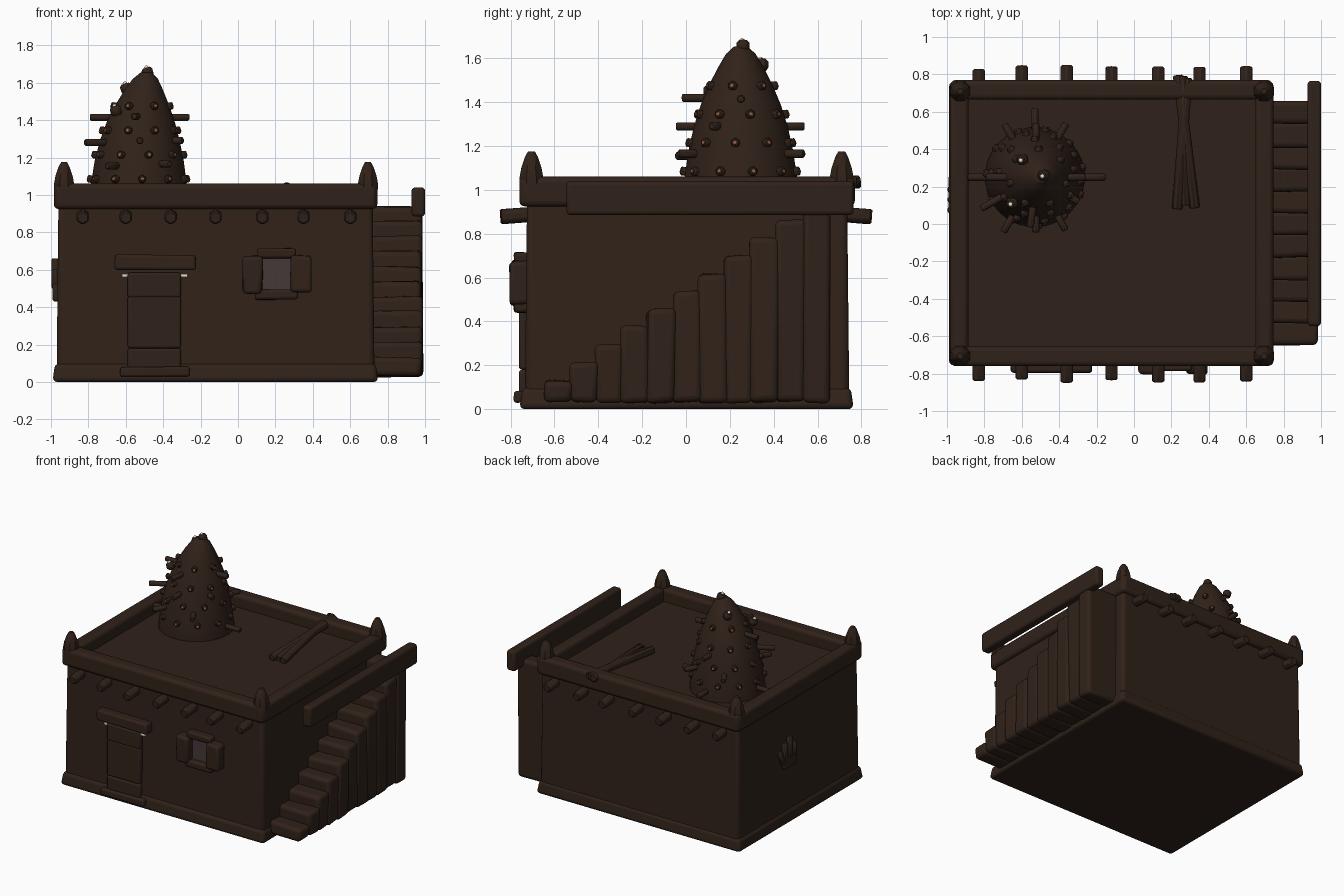
import bpy, bmesh, math, random
from mathutils import Vector

if "Cube" in bpy.data.objects:
    bpy.data.objects.remove(bpy.data.objects["Cube"])

random.seed(4)


def material(name, rgb):
    m = bpy.data.materials.new(name)
    m.diffuse_color = (*rgb, 1)
    m.use_nodes = True
    m.node_tree.nodes["Principled BSDF"].inputs["Base Color"].default_value = m.diffuse_color
    return m


MUD = material("mud", (0.03, 0.016, 0.01))
ORANGE = material("copper", (0.3, 0.1, 0.04))
PALE = material("pale", (0.8, 0.76, 0.7))
PANE = material("pane", (0.06, 0.04, 0.04))


def finish(name, bm, mat=MUD, bevel=0, segments=3):
    bmesh.ops.recalc_face_normals(bm, faces=bm.faces)
    me = bpy.data.meshes.new(name)
    bm.to_mesh(me)
    bm.free()
    ob = bpy.data.objects.new(name, me)
    bpy.context.collection.objects.link(ob)
    me.materials.append(mat)
    if bevel:
        mod = ob.modifiers.new("round", 'BEVEL')
        mod.width, mod.segments = bevel, segments
    bpy.ops.object.select_all(action='DESELECT')
    ob.select_set(True)
    bpy.context.view_layer.objects.active = ob
    bpy.ops.object.shade_smooth_by_angle(angle=math.radians(40))
    return ob


def box(name, x, y, z, bevel=0.02, mat=MUD, taper=0, jitter=0):
    """Block spanning the x, y and z ranges; taper pulls the top edges inward."""
    bm = bmesh.new()
    bmesh.ops.create_cube(bm, size=1)
    for v in bm.verts:
        t = taper if v.co.z > 0 else 0
        sx, sy = (1 if v.co.x > 0 else -1), (1 if v.co.y > 0 else -1)
        v.co = Vector([(r[0] + r[1]) / 2 + c * (r[1] - r[0]) for r, c in zip((x, y, z), v.co)])
        v.co.x -= sx * t
        v.co.y -= sy * t
        v.co += Vector([random.uniform(-jitter, jitter) for _ in range(3)])
    return finish(name, bm, mat, bevel)


def rod(name, p0, p1, r, sides=7, mat=MUD, bevel=0.006):
    """Faceted bar from p0 to p1."""
    p0, p1 = Vector(p0), Vector(p1)
    bm = bmesh.new()
    bmesh.ops.create_cone(bm, cap_ends=True, segments=sides, radius1=r, radius2=r, depth=(p1 - p0).length)
    rot = (p1 - p0).to_track_quat('Z', 'Y').to_matrix()
    for v in bm.verts:
        v.co = rot @ v.co + (p0 + p1) / 2
    return finish(name, bm, mat, bevel, 1)


def lathe(name, profile, centre, sides, lean=0):
    """Solid of revolution from (radius, z) points, leaning in x towards the top."""
    bm = bmesh.new()
    rings = []
    z0, z1 = profile[0][1], profile[-1][1]
    for r, z in profile:
        dx = lean * ((z - z0) / (z1 - z0)) ** 3
        rings.append([bm.verts.new((centre[0] + dx + r * math.cos(a), centre[1] + r * math.sin(a), z))
                      for a in (2 * math.pi * (i + 0.5) / sides for i in range(sides))])
    for a, b in zip(rings, rings[1:]):
        for i in range(sides):
            j = (i + 1) % sides
            bm.faces.new((a[i], a[j], b[j], b[i]))
    bm.faces.new(rings[0])
    bm.faces.new(rings[-1])
    return finish(name, bm)


# House body, flared footing and parapet
ROOF = 0.965
box("house_body", (-0.97, 0.73), (-0.735, 0.745), (0, ROOF), 0.025, taper=0.01)
box("footing", (-0.992, 0.75), (-0.76, 0.765), (0, 0.1), 0.025, taper=0.014)
for name, x, y in (("front", (-0.98, 0.74), (-0.76, -0.655)), ("back", (-0.98, 0.74), (0.665, 0.77)),
                   ("left", (-0.985, -0.885), (-0.75, 0.76)), ("right", (0.65, 0.745), (-0.75, 0.76))):
    box(name + "_parapet", x, y, (0.925, 1.06), 0.025)
for x in (-0.93, 0.695):
    for y in (-0.705, 0.71):
        lathe("corner_pinnacle", [(0.058, 1.03), (0.058, 1.06), (0.05, 1.1), (0.032, 1.15), (0.017, 1.175)], (x, y), 8)

# Projecting roof beams, front and back
for x in (-0.83, -0.6, -0.36, -0.12, 0.13, 0.35, 0.6):
    for side in (-1, 1):
        tip = random.uniform(0.825, 0.85)
        rod("roof_beam", (x, side * 0.68, 0.89), (x, side * tip, 0.878), 0.038, 6, bevel=0.008)

# Door
box("door_gap", (-0.62, -0.27), (-0.75, -0.7), (0.56, 0.578), 0, PALE)
for z in ((0.07, 0.18), (0.18, 0.46), (0.45, 0.585)):
    box("door_panel", (-0.59, -0.305), (-0.762, -0.7), z, 0.014)
box("door_lintel", (-0.66, -0.225), (-0.795, -0.7), (0.6, 0.68), 0.015, jitter=0.004)
box("door_sill", (-0.63, -0.26), (-0.785, -0.7), (0.03, 0.08), 0.012, jitter=0.003)

# Window with frame and shutters
box("window_pane", (0.12, 0.29), (-0.742, -0.7), (0.47, 0.67), 0, PANE)
box("window_head", (0.105, 0.31), (-0.785, -0.7), (0.66, 0.715), 0.015, jitter=0.003)
box("window_ledge", (0.09, 0.32), (-0.785, -0.7), (0.44, 0.495), 0.015, jitter=0.003)
box("left_shutter", (0.025, 0.13), (-0.805, -0.7), (0.475, 0.675), 0.02, jitter=0.006)
box("right_shutter", (0.28, 0.39), (-0.805, -0.7), (0.475, 0.675), 0.02, jitter=0.006)

# Outside stair and its floating side rail
for i in range(11):
    y = -0.65 + i * 0.118
    box("stair_step", (0.7, 0.983), (y, y + 0.132), (0.03, 0.132 + 0.081 * i), 0.026, jitter=0.008)
box("stair_rail", (0.928, 1.0), (-0.545, 0.765), (0.885, 1.04), 0.018)

# Raised hand relief on the left wall
box("hand_palm", (-0.992, -0.93), (0.05, 0.21), (0.43, 0.53), 0.015)
for y, z in ((0.075, 0.6), (0.13, 0.66), (0.185, 0.63)):
    rod("hand_finger", (-0.975, y, 0.5), (-0.975, y, z), 0.024, 8)
rod("hand_thumb", (-0.972, 0.2, 0.47), (-0.972, 0.245, 0.57), 0.022, 8)

# Poles lying on the roof and poking over the back parapet
for a, b in (((0.23, 0.08, 0.985), (0.285, 0.78, 1.035)), ((0.325, 0.085, 0.985), (0.235, 0.795, 1.035)),
             ((0.275, 0.1, 0.98), (0.26, 0.79, 1.04))):
    rod("leaning_pole", a, b, 0.03, 7)

# Cone tower
CX, CY, BASE = -0.53, 0.25, 0.93
PROFILE = [(0.265, BASE), (0.267, 0.99), (0.256, 1.07), (0.24, 1.18), (0.215, 1.29), (0.183, 1.39),
           (0.145, 1.48), (0.104, 1.56), (0.068, 1.62), (0.03, 1.655)]
LEAN = 0.04
lathe("tower", PROFILE, (CX, CY), 28, LEAN)


def tower_point(angle, z, out=0.0):
    for (r0, z0), (r1, z1) in zip(PROFILE, PROFILE[1:]):
        if z0 <= z <= z1:
            r = r0 + (r1 - r0) * (z - z0) / (z1 - z0) + out
    dx = LEAN * ((z - BASE) / (1.655 - BASE)) ** 3
    a = math.radians(angle)
    return (CX + dx + r * math.cos(a), CY + r * math.sin(a), z)


# Long sticks: angle, height, reach from the tower surface
for a, z, reach in ((0, 1.03, 0.115), (180, 1.03, 0.1), (90, 1.03, 0.105), (60, 1.165, 0.09), (120, 1.165, 0.085),
                    (240, 1.155, 0.095), (300, 1.165, 0.085), (90, 1.29, 0.075), (270, 1.29, 0.08),
                    (210, 1.28, 0.12), (330, 1.29, 0.05), (0, 1.415, 0.085), (180, 1.415, 0.1), (262, 1.42, 0.1)):
    rod("tower_stick", tower_point(a, z, -0.06), tower_point(a, z, reach), 0.021, 7)

# Short studs with copper tips, in staggered rings
for row, (z, n) in enumerate(((1.08, 11), (1.21, 10), (1.34, 9), (1.47, 7))):
    for i in range(n):
        a = 360 * (i + 0.5 * (row % 2)) / n + 12
        rod("tower_stud", tower_point(a, z, -0.04), tower_point(a, z + 0.006, 0.022), 0.024, 5)
        rod("stud_tip", tower_point(a, z, 0.0), tower_point(a, z + 0.006, 0.025), 0.009, 5, ORANGE, bevel=0)

# Knobs with tiny pale beads near the top
for x, y, z in ((-0.655, 0.11, 1.455), (-0.6, 0.345, 1.575), (-0.485, 0.26, 1.66)):
    rod("knob", (x + 0.01, y, z - 0.03), (x - 0.005, y, z + 0.02), 0.034, 7, bevel=0.012)
    bm = bmesh.new()
    bmesh.ops.create_icosphere(bm, subdivisions=2, radius=0.012)
    bmesh.ops.translate(bm, verts=bm.verts, vec=(x - 0.005, y - 0.005, z + 0.02))
    finish("knob_bead", bm, PALE)
